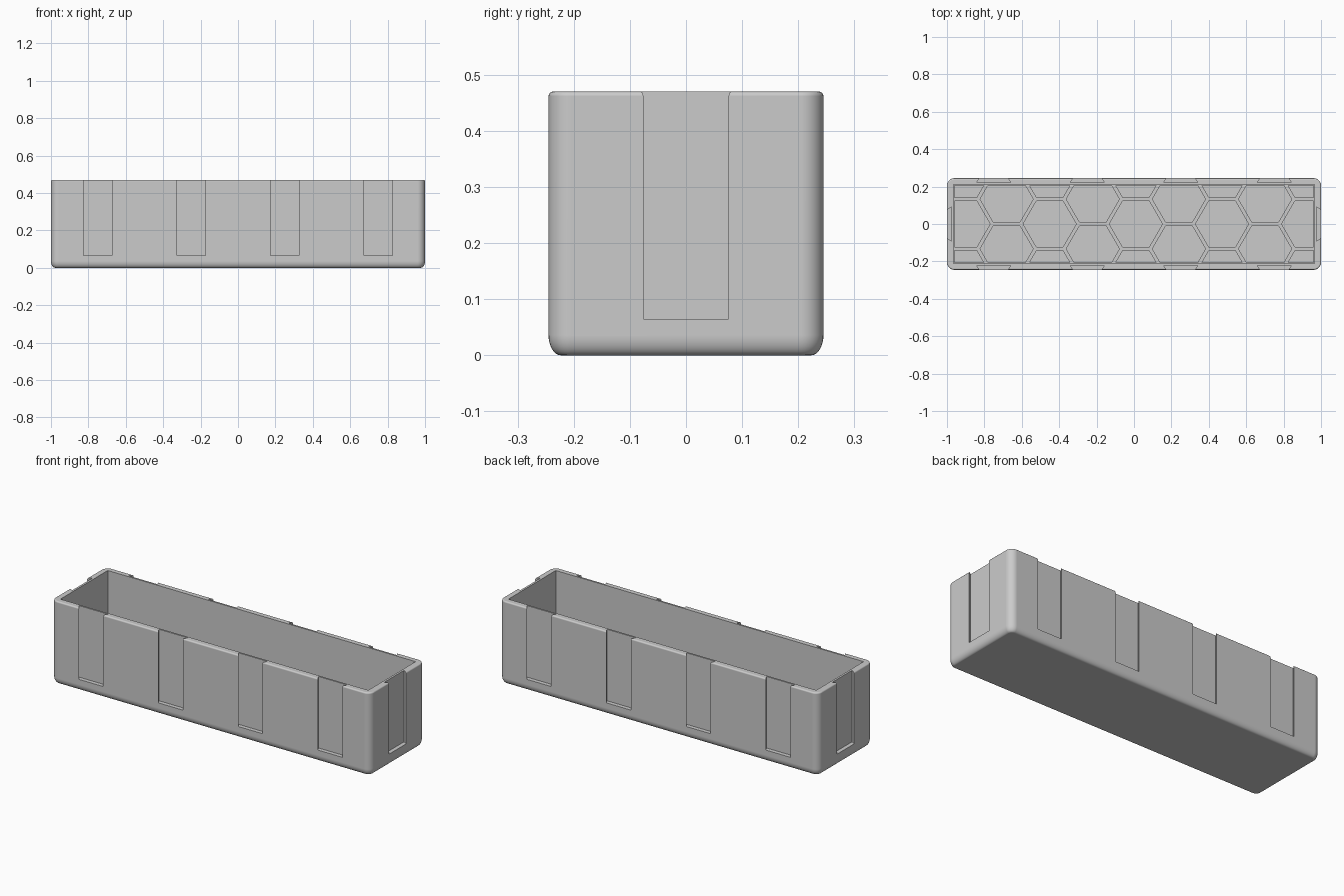
import bpy, bmesh, math
from mathutils import Vector

if "Cube" in bpy.data.objects:
    bpy.data.objects.remove(bpy.data.objects["Cube"])

HX, HY, HEIGHT = 1.0, 0.245, 0.47      # outer half sizes and height
IX, IY, FLOOR = 0.965, 0.212, 0.042    # cavity half sizes and rib height
CORNER = 0.04
SLOT_Z, SLOT_DEPTH = 0.065, 0.023

grey = bpy.data.materials.new("plain_grey")
grey.use_nodes = True
grey.diffuse_color = (0.6, 0.6, 0.6, 1)
grey.node_tree.nodes["Principled BSDF"].inputs["Base Color"].default_value = grey.diffuse_color


def make_object(name, bm):
    bmesh.ops.recalc_face_normals(bm, faces=bm.faces)
    mesh = bpy.data.meshes.new(name)
    bm.to_mesh(mesh)
    bm.free()
    mesh.materials.append(grey)
    obj = bpy.data.objects.new(name, mesh)
    bpy.context.collection.objects.link(obj)
    return obj


def rounded_loop(inset, z, steps=8):
    """Rounded rectangle outline, pulled in by inset."""
    r = CORNER - inset
    points = []
    for k, (sx, sy) in enumerate([(1, 1), (-1, 1), (-1, -1), (1, -1)]):
        for i in range(steps + 1):
            a = math.pi / 2 * (k + i / steps)
            points.append((sx * (HX - CORNER) + r * math.cos(a),
                           sy * (HY - CORNER) + r * math.sin(a), z))
    return points


def add_prism(bm, outline, z0, z1):
    low = [bm.verts.new((x, y, z0)) for x, y in outline]
    high = [bm.verts.new((x, y, z1)) for x, y in outline]
    bm.faces.new(low)
    bm.faces.new(high)
    for i in range(len(low)):
        j = (i + 1) % len(low)
        bm.faces.new((low[i], low[j], high[j], high[i]))


# Outer block: stacked outlines with a rounded foot and rim
def arc(width, height, steps):
    angles = [math.pi / 2 * i / steps for i in range(steps + 1)]
    return [(width * (1 - math.sin(a)), height * (1 - math.cos(a))) for a in angles]


levels = arc(0.022, 0.036, 8)
levels += [(d, HEIGHT - h) for d, h in reversed(arc(0.008, 0.008, 4))]
bm = bmesh.new()
rings = [[bm.verts.new(p) for p in rounded_loop(d, z)] for d, z in levels]
for a, b in zip(rings, rings[1:]):
    for i in range(len(a)):
        j = (i + 1) % len(a)
        bm.faces.new((a[i], a[j], b[j], b[i]))
bm.faces.new(rings[0])
bm.faces.new(rings[-1])
box = make_object("storage_box", bm)

# Cavity cutter
bm = bmesh.new()
add_prism(bm, [(-IX, -IY), (IX, -IY), (IX, IY), (-IX, IY)], FLOOR, HEIGHT + 0.1)
cavity = make_object("cavity_cutter", bm)

# Honeycomb cutter: shallow cells clipped to the floor
PITCH, RIB = 0.266, 0.02
STEP = PITCH * math.sqrt(3) / 2
radius = (PITCH - RIB) / math.sqrt(3)
bm = bmesh.new()
for col in range(-5, 6):
    for row in range(-2, 3):
        cx = 0.01 + col * STEP
        cy = (row + (0.5 if col % 2 else 0)) * PITCH
        bm.faces.new([bm.verts.new((cx + radius * math.cos(k * math.pi / 3),
                                    cy + radius * math.sin(k * math.pi / 3),
                                    FLOOR - 0.01)) for k in range(6)])
for axis, limit in ((Vector((1, 0, 0)), IX - 0.006), (Vector((0, 1, 0)), IY - 0.006)):
    for side in (-1, 1):
        bmesh.ops.bisect_plane(bm, geom=bm.verts[:] + bm.edges[:] + bm.faces[:],
                               plane_co=axis * side * limit, plane_no=axis * side,
                               clear_outer=True)
grown = bmesh.ops.extrude_face_region(bm, geom=bm.faces[:], use_keep_orig=True)
bmesh.ops.translate(bm, vec=(0, 0, 0.03),
                    verts=[g for g in grown["geom"] if isinstance(g, bmesh.types.BMVert)])
cells = make_object("honeycomb_cutter", bm)

# Dovetail slot cutter: four on each long side, one on each end
bm = bmesh.new()


def add_slot(centre, outward):
    out = Vector(outward)
    along = Vector((-out.y, out.x))
    flare = 0.015 / SLOT_DEPTH
    outline = []
    for depth, side in ((-0.01, -1), (-0.01, 1), (SLOT_DEPTH, 1), (SLOT_DEPTH, -1)):
        p = Vector(centre) - out * depth + along * side * (0.076 + flare * depth)
        outline.append((p.x, p.y))
    add_prism(bm, outline, SLOT_Z, HEIGHT + 0.1)


for side in (-1, 1):
    add_slot((side * HX, 0), (side, 0))
    for x in (-0.75, -0.25, 0.25, 0.75):
        add_slot((x, side * HY), (0, side))
slots = make_object("slot_cutter", bm)

# Cut, then shade smooth with sharp edges kept
bpy.context.view_layer.objects.active = box
box.select_set(True)
for cutter in (cavity, cells, slots):
    cutter.hide_render = True
    mod = box.modifiers.new("cut", 'BOOLEAN')
    mod.operation = 'DIFFERENCE'
    mod.solver = 'EXACT'
    mod.object = cutter
    bpy.ops.object.modifier_apply(modifier=mod.name)
    bpy.data.objects.remove(cutter)
bpy.ops.object.shade_smooth_by_angle(angle=math.radians(30))
weighted = box.modifiers.new("even_shading", 'WEIGHTED_NORMAL')
weighted.keep_sharp = True
